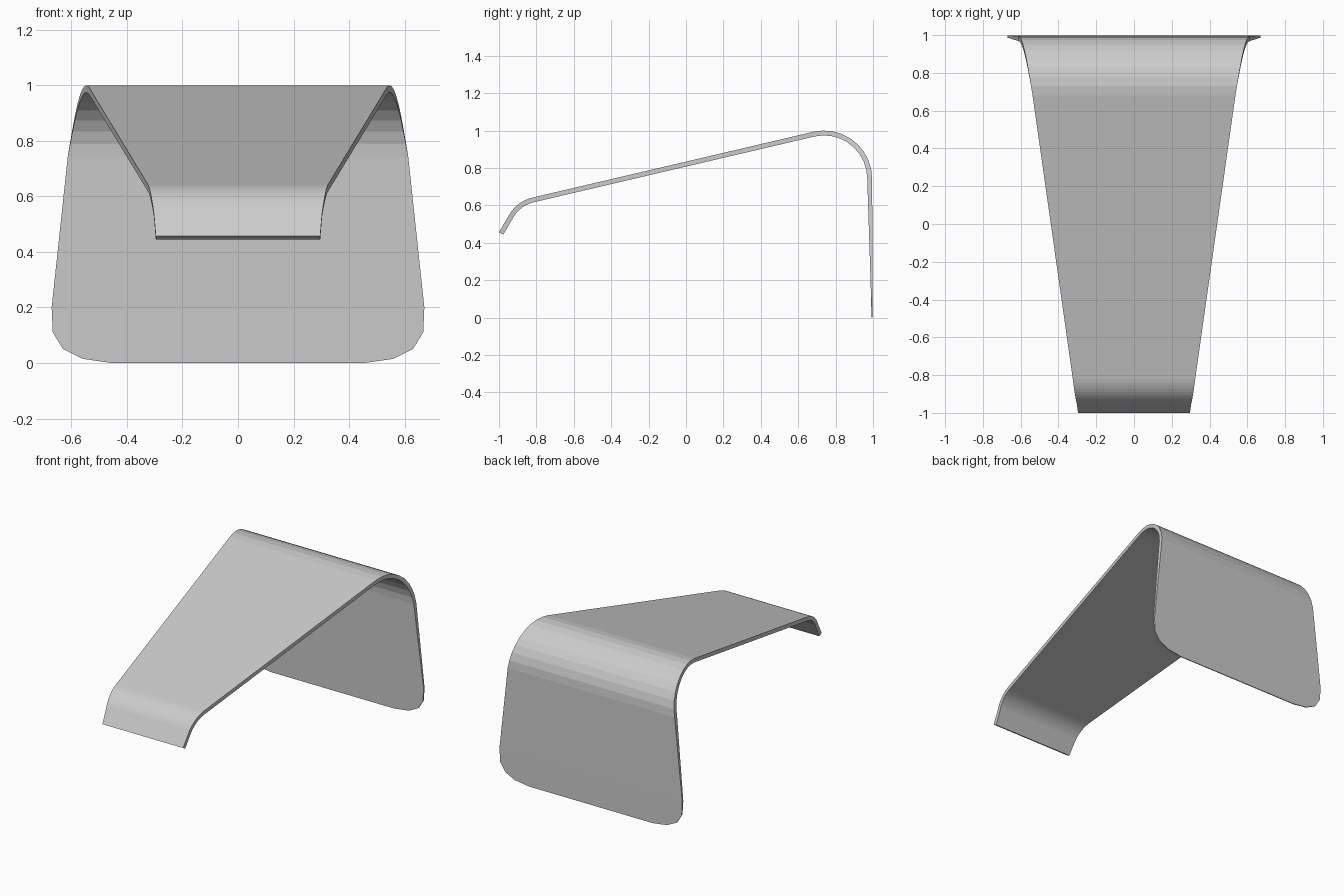
import bpy, bmesh
from math import sin, cos, radians

if "Cube" in bpy.data.objects:
    bpy.data.objects.remove(bpy.data.objects["Cube"])

# Rows along the bent sheet: outer y, outer z, outward normal angle, half width, thickness
rows = [(-1.0, 0.457, 151, 0.296, 0.027)]


def bend(cy, cz, r, a0, a1, n, widths):
    for i in range(n + 1):
        t = i / n
        a = radians(a0 + (a1 - a0) * t)
        w = widths[0] + (widths[1] - widths[0]) * t
        rows.append((cy + r * cos(a), cz + r * sin(a), a0 + (a1 - a0) * t, w, 0.026))


# Small front lip bend, then the large rear bend (joined by the flat sloping top)
bend(-0.776, 0.451, 0.196, 153, 103, 9, (0.303, 0.324))
bend(0.738, 0.743, 0.257, 103, 0, 9, (0.537, 0.613))

# Rear panel, thinning downwards, with rounded bottom corners
for z, w in ((0.2, 0.671), (0.11, 0.667), (0.05, 0.63), (0.015, 0.56), (0.0, 0.455)):
    rows.append((0.998, z, 0, w, 0.006 + 0.02 * z / 0.74))

bm = bmesh.new()
loops = []
for y, z, a, w, t in rows:
    a = radians(a)
    iy, iz = y - t * cos(a), z - t * sin(a)
    loops.append([bm.verts.new(p) for p in
                  ((-w, y, z), (w, y, z), (w, iy, iz), (-w, iy, iz))])

# Skin the sheet and close both ends
for p, q in zip(loops, loops[1:]):
    for i in range(4):
        j = (i + 1) % 4
        bm.faces.new((p[i], p[j], q[j], q[i]))
bm.faces.new(loops[0][::-1])
bm.faces.new(loops[-1])
bmesh.ops.recalc_face_normals(bm, faces=bm.faces)

mesh = bpy.data.meshes.new("bent_sheet")
bm.to_mesh(mesh)
bm.free()
obj = bpy.data.objects.new("bent_sheet", mesh)
bpy.context.collection.objects.link(obj)
